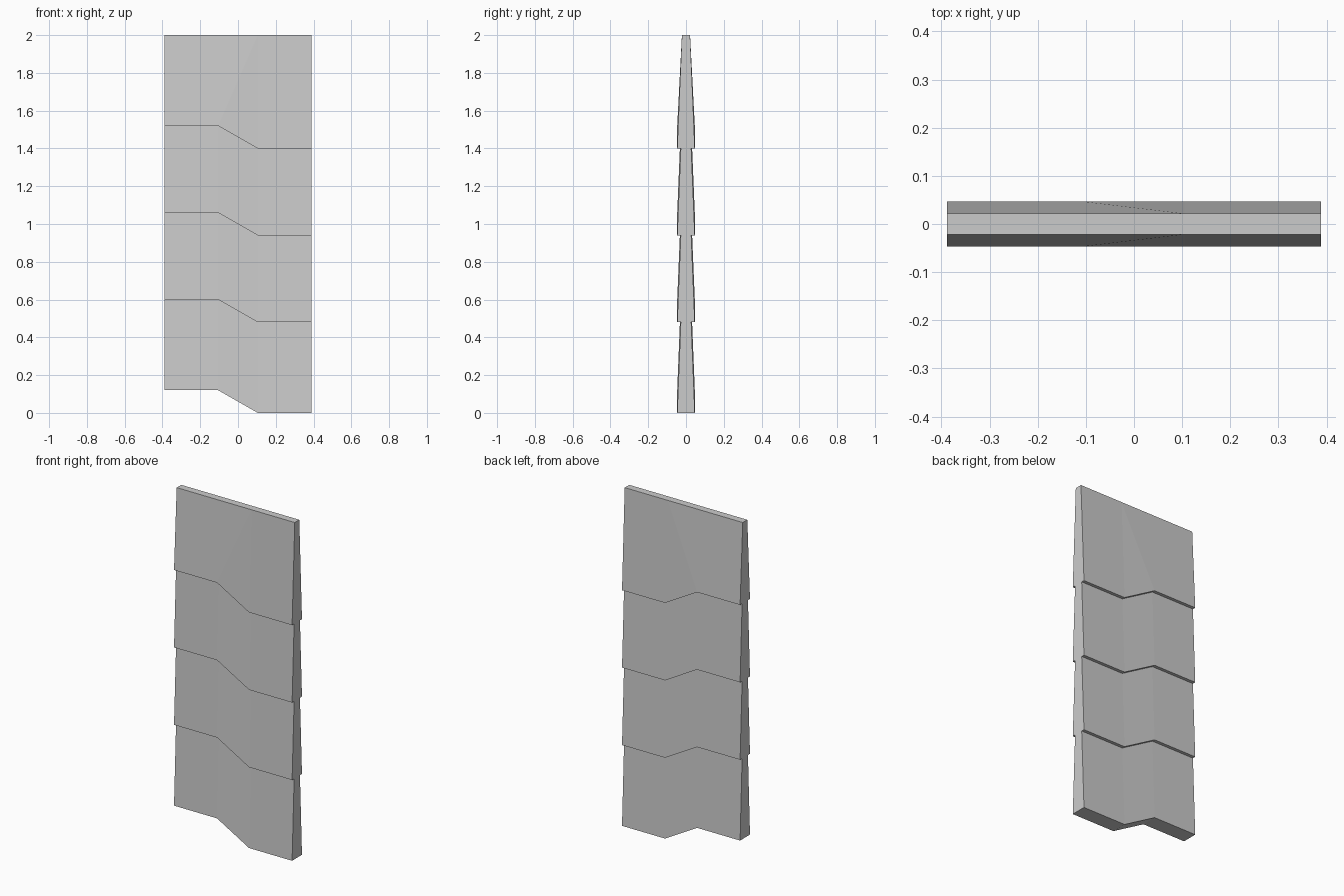
import bpy, bmesh

if "Cube" in bpy.data.objects:
    bpy.data.objects.remove(bpy.data.objects["Cube"])

THICK, THIN, TOP = 0.0465, 0.0275, 0.0215   # half thicknesses
ROWS = [0.0, 0.48, 0.94, 1.40]              # lower edge of each lapped row
HEIGHT = 2.0
# stations across the width: (x, upward shift of the row edges)
STATIONS = [(-0.388, 0.12), (-0.105, 0.12), (0.105, 0.0), (0.388, 0.0)]


def section(shift):
    """Closed (y, z) saw-tooth outline: front going up, back going down."""
    half = []
    for i, z in enumerate(ROWS):
        half.append((THICK, z + shift))
        if i + 1 < len(ROWS):
            half.append((THIN, ROWS[i + 1] + shift))
    half.append((TOP, HEIGHT))
    return [(-y, z) for y, z in half] + half[::-1]


bm = bmesh.new()
rings = [[bm.verts.new((x, y, z)) for y, z in section(s)] for x, s in STATIONS]
n = len(rings[0])
top_front, top_back = n // 2 - 2, n // 2    # tapering faces of the top row

# skin between neighbouring stations
for j, (a, b) in enumerate(zip(rings, rings[1:])):
    for k in range(n):
        m = (k + 1) % n
        quad = (a[k], b[k], b[m], a[m])
        if j == 1 and k == top_front:       # twisted top faces are creased
            bm.faces.new((a[k], b[k], b[m]))
            bm.faces.new((a[k], b[m], a[m]))
        elif j == 1 and k == top_back:
            bm.faces.new((a[k], b[k], a[m]))
            bm.faces.new((b[k], b[m], a[m]))
        else:
            bm.faces.new(quad)

# side caps
bm.faces.new(rings[0])
bm.faces.new(rings[-1][::-1])
bmesh.ops.recalc_face_normals(bm, faces=bm.faces[:])

mesh = bpy.data.meshes.new("lapped_panel")
bm.to_mesh(mesh)
bm.free()
panel = bpy.data.objects.new("lapped_panel", mesh)
bpy.context.collection.objects.link(panel)
